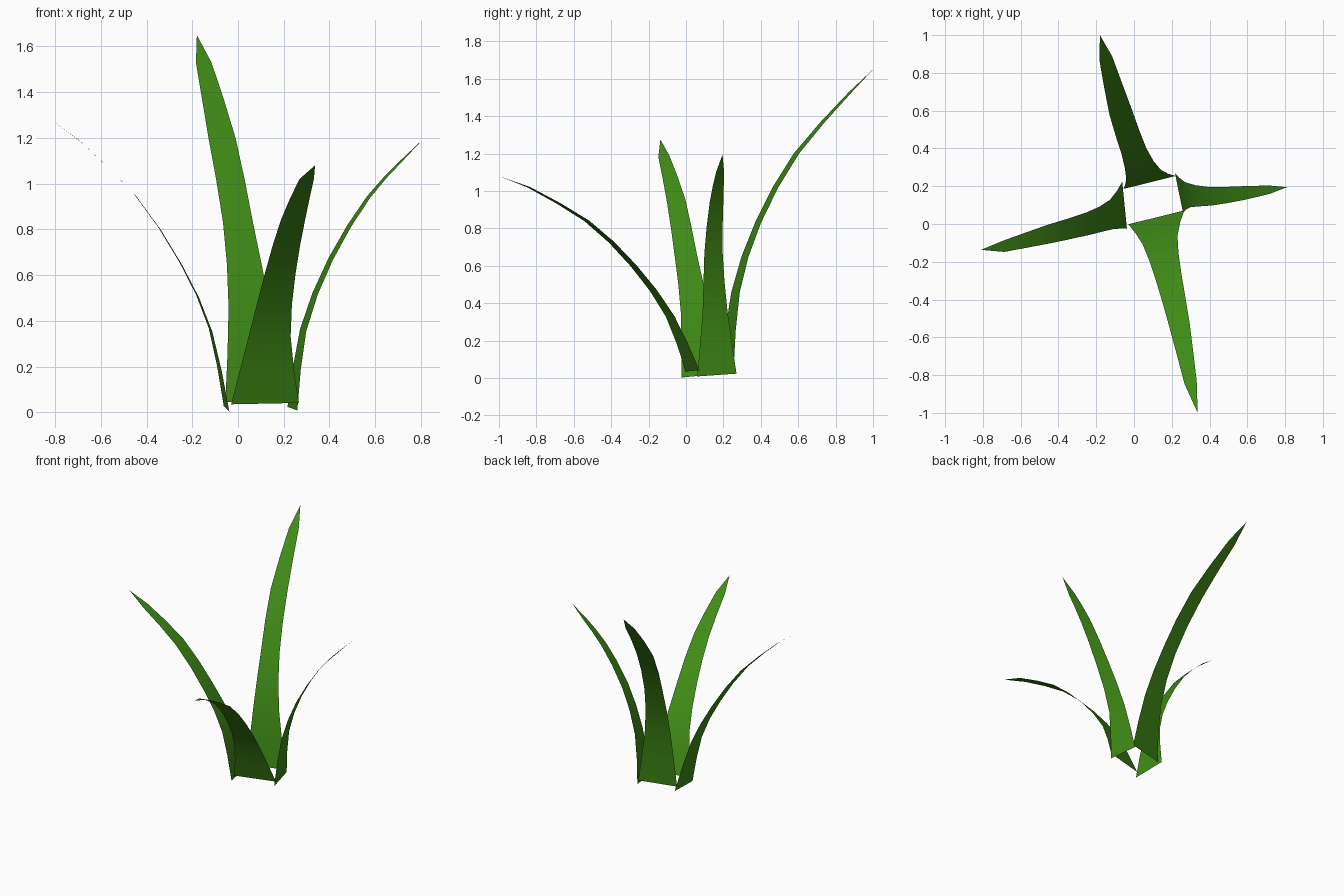
import bpy
import bmesh
from mathutils import Vector

old = bpy.data.objects.get("Cube")
if old:
    bpy.data.objects.remove(old, do_unlink=True)

# One leaf colour
leaf_green = bpy.data.materials.new("leaf_green")
leaf_green.use_nodes = True
colour = (0.05, 0.26, 0.008, 1.0)
leaf_green.diffuse_color = colour
shader = leaf_green.node_tree.nodes["Principled BSDF"]
shader.inputs["Base Color"].default_value = colour
shader.inputs["Roughness"].default_value = 0.8


def spline(points, steps):
    """Catmull-Rom samples through stations of any dimension."""
    pts = [Vector(p) for p in points]
    pts = [2 * pts[0] - pts[1]] + pts + [2 * pts[-1] - pts[-2]]
    samples = []
    for a, b, c, d in zip(pts, pts[1:], pts[2:], pts[3:]):
        for i in range(steps):
            t = i / steps
            samples.append(0.5 * (2 * b + (c - a) * t
                                  + (2 * a - 5 * b + 4 * c - d) * t ** 2
                                  + (3 * b - a - 3 * c + d) * t ** 3))
    samples.append(pts[-2])
    return samples


def make_blade(name, across, stations, tip):
    """Thin leaf sheet: stations are centre x, y, z and width."""
    bm = bmesh.new()
    side = Vector(across).normalized()
    previous = None
    for x, y, z, width in spline(stations, 2):
        centre = Vector((x, y, z))
        row = [bm.verts.new(centre + side * width * s) for s in (-0.5, 0.5)]
        if previous:
            bm.faces.new((previous[0], previous[1], row[1], row[0]))
        previous = row
    bm.faces.new((previous[0], previous[1], bm.verts.new(tip)))

    # Turn the sheet so its front is the upper, inner side
    bm.normal_update()
    if sum(f.normal.z for f in bm.faces) < 0:
        bmesh.ops.reverse_faces(bm, faces=bm.faces[:])
    for face in bm.faces:
        face.smooth = True

    mesh = bpy.data.meshes.new(name)
    bm.to_mesh(mesh)
    bm.free()
    mesh.materials.append(leaf_green)
    blade = bpy.data.objects.new(name, mesh)
    bpy.context.collection.objects.link(blade)
    return blade


# Tall blade leaning to the back
make_blade("back_blade", across=(0.97, 0.24, 0), stations=[
    (0.083, 0.22, 0.045, 0.285),
    (0.05, 0.265, 0.46, 0.188),
    (0, 0.385, 0.83, 0.135),
    (-0.07, 0.59, 1.2, 0.122),
    (-0.15, 0.88, 1.53, 0.07),
], tip=(-0.18, 1, 1.65))

# Low blade leaning to the front
make_blade("front_blade", across=(0.97, 0.24, 0.02), stations=[
    (0.118, 0.035, 0.038, 0.305),
    (0.138, -0.085, 0.33, 0.19),
    (0.183, -0.28, 0.6, 0.14),
    (0.24, -0.53, 0.84, 0.11),
    (0.3, -0.84, 1.02, 0.066),
], tip=(0.337, -1, 1.08))

# Blade leaning to the right side
make_blade("right_blade", across=(-0.1, 1, 0.1), stations=[
    (-0.05, 0.1, 0.015, 0.25),
    (-0.12, 0.05, 0.36, 0.157),
    (-0.25, 0, 0.65, 0.12),
    (-0.45, -0.053, 0.95, 0.1),
    (-0.69, -0.118, 1.185, 0.06),
], tip=(-0.81, -0.137, 1.275))

# Blade leaning to the left side
make_blade("left_blade", across=(-0.2, 0.98, 0.07), stations=[
    (0.238, 0.165, 0.016, 0.215),
    (0.285, 0.155, 0.36, 0.135),
    (0.405, 0.147, 0.67, 0.1),
    (0.57, 0.163, 0.94, 0.075),
    (0.715, 0.182, 1.1, 0.045),
], tip=(0.81, 0.195, 1.195))
